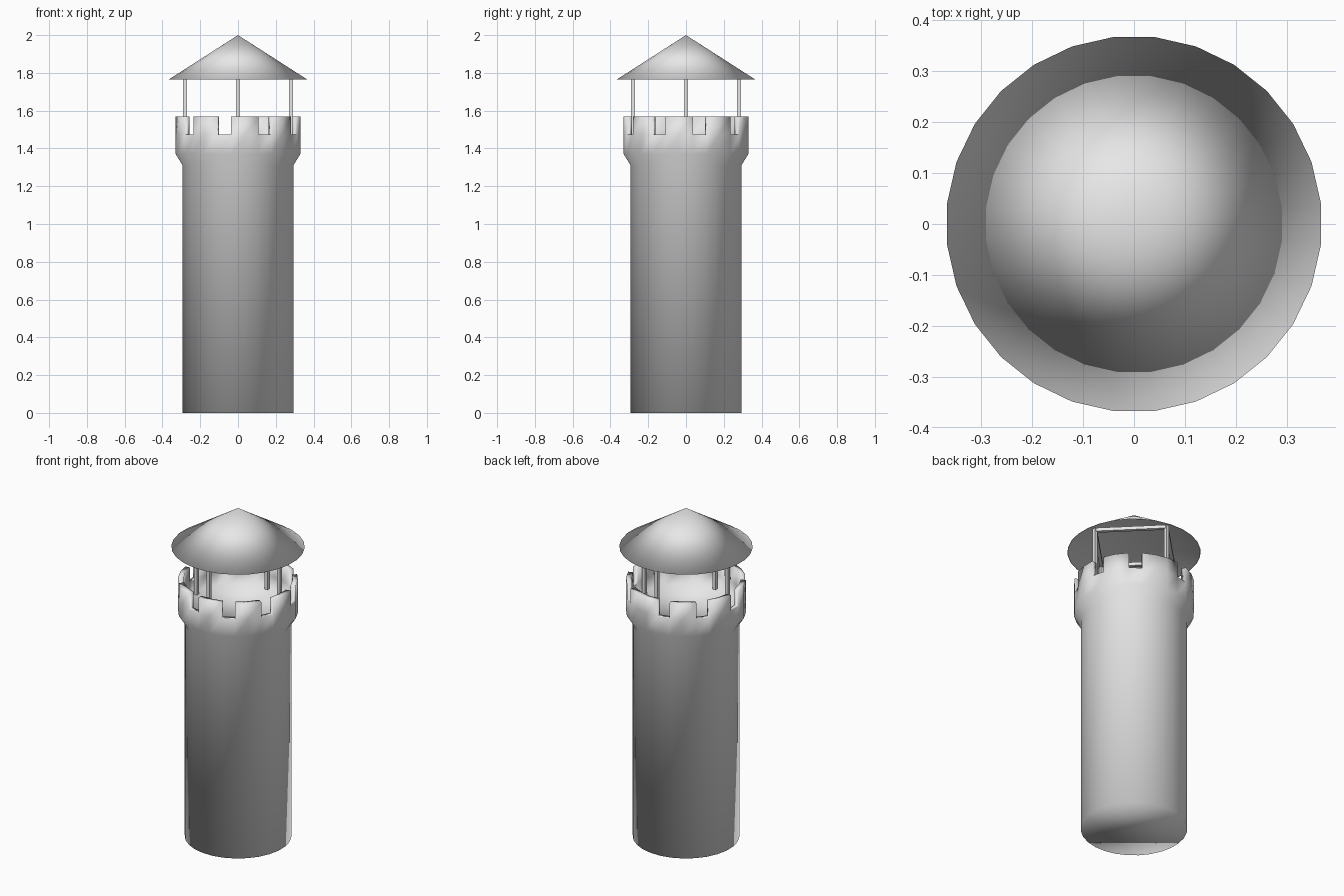
import bpy, bmesh, math
from mathutils import Matrix, Vector

cube = bpy.data.objects.get("Cube")
if cube:
    bpy.data.objects.remove(cube, do_unlink=True)

SIDES = 28
STEP = 2 * math.pi / SIDES

stone = bpy.data.materials.new("light grey")
stone.use_nodes = True
GREY = (0.8, 0.8, 0.8, 1)
stone.diffuse_color = GREY
stone.node_tree.nodes["Principled BSDF"].inputs["Base Color"].default_value = GREY


def finish(bm, name, smooth):
    bmesh.ops.recalc_face_normals(bm, faces=bm.faces[:])
    for face in bm.faces:
        face.smooth = smooth
    mesh = bpy.data.meshes.new(name)
    bm.to_mesh(mesh)
    bm.free()
    mesh.materials.append(stone)
    obj = bpy.data.objects.new(name, mesh)
    bpy.context.collection.objects.link(obj)
    return obj


def ring(bm, radius, z):
    angles = [(i + 0.5) * STEP for i in range(SIDES)]
    return [bm.verts.new((radius * math.sin(a), -radius * math.cos(a), z)) for a in angles]


def bridge(bm, a, b):
    return [bm.faces.new((a[i - 1], a[i], b[i], b[i - 1])) for i in range(SIDES)]


def bar(name, start, end, width):
    """Square bar between two points."""
    start, end = Vector(start), Vector(end)
    axis = end - start
    bm = bmesh.new()
    bmesh.ops.create_cube(bm, size=1, matrix=Matrix.LocRotScale(
        (start + end) / 2, axis.to_track_quat('Z', 'Y'), (width, width, axis.length)))
    return finish(bm, name, False)


# Tower shaft with flared parapet and sunken floor
bm = bmesh.new()
profile = [(0.295, 0), (0.295, 1.31), (0.332, 1.37), (0.332, 1.475), (0.302, 1.475), (0.302, 1.40)]
rings = [ring(bm, r, z) for r, z in profile]
bands = [bridge(bm, a, b) for a, b in zip(rings, rings[1:])]
bm.faces.new(rings[0])
bm.faces.new(rings[-1])

# Battlements: raise the parapet top except at the nine gaps
gaps = {-1 % SIDES, 2, 5, 8, 11, 15, 18, 21, 24}
merlons = []
for face in bands[3]:
    c = face.calc_center_median()
    if round(math.atan2(c.x, -c.y) / STEP) % SIDES not in gaps:
        merlons.append(face)
raised = bmesh.ops.extrude_face_region(bm, geom=merlons)
bmesh.ops.translate(bm, vec=(0, 0, 0.095),
                    verts=[g for g in raised["geom"] if isinstance(g, bmesh.types.BMVert)])
bmesh.ops.delete(bm, geom=[f for f in merlons if f.is_valid], context='FACES_ONLY')
finish(bm, "tower", True)

# Roof: thin hollow cone
bm = bmesh.new()
for radius, top in ((0.369, 2.0), (0.366, 1.996)):
    rim = ring(bm, radius, 1.765)
    tip = bm.verts.new((0, 0, top))
    for i in range(SIDES):
        bm.faces.new((rim[i - 1], rim[i], tip))
    if radius > 0.368:
        outer = rim
bridge(bm, outer, rim)
finish(bm, "roof", True)

# Four posts and the square frame that carries the roof
R = 0.28
corners = [(0, -R), (R, 0), (0, R), (-R, 0)]
for i, (x, y) in enumerate(corners):
    nx, ny = corners[(i + 1) % 4]
    bar(f"post_{i + 1}", (x, y, 1.40), (x, y, 1.81), 0.02)
    bar(f"roof_beam_{i + 1}", (x, y, 1.80), (nx, ny, 1.80), 0.02)
